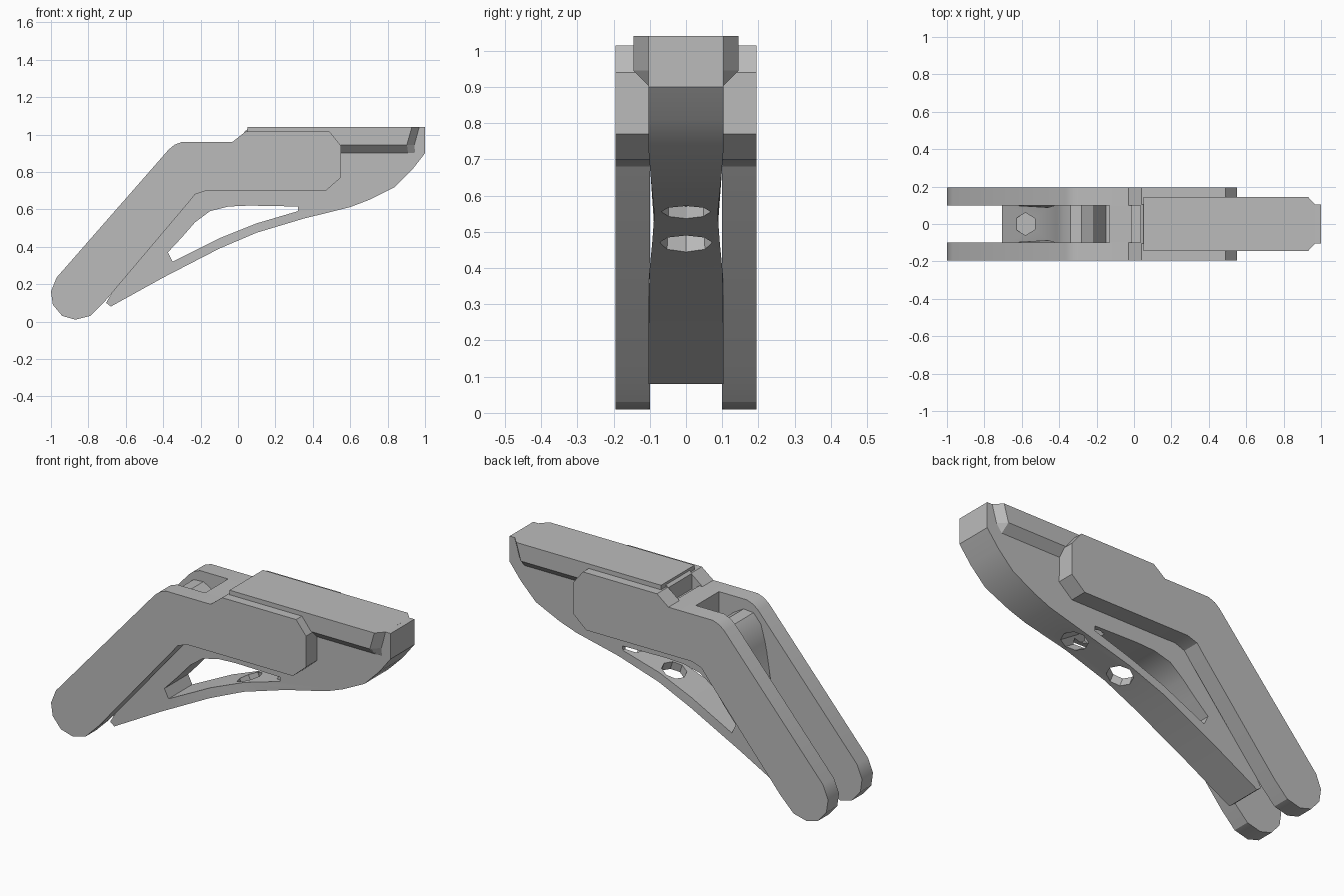
import bpy, bmesh, math
from mathutils import Vector, Matrix

if "Cube" in bpy.data.objects:
    bpy.data.objects.remove(bpy.data.objects["Cube"])

GREY = (0.5, 0.5, 0.5, 1)
grey = bpy.data.materials.new("plain_grey")
grey.use_nodes = True
grey.diffuse_color = GREY
grey.node_tree.nodes["Principled BSDF"].inputs["Base Color"].default_value = GREY


def finish(name, bm):
    bmesh.ops.recalc_face_normals(bm, faces=bm.faces)
    mesh = bpy.data.meshes.new(name)
    bm.to_mesh(mesh)
    bm.free()
    mesh.materials.append(grey)
    ob = bpy.data.objects.new(name, mesh)
    bpy.context.collection.objects.link(ob)
    return ob


def extrude_profile(name, points, y0, y1):
    """Side profile in x/z, extruded from y0 to y1."""
    bm = bmesh.new()
    face = bm.faces.new([bm.verts.new((x, y0, z)) for x, z in points])
    new = bmesh.ops.extrude_face_region(bm, geom=[face])["geom"]
    for v in new:
        if isinstance(v, bmesh.types.BMVert):
            v.co.y = y1
    return finish(name, bm)


def prism(name, sides, rx, ry, depth, centre, tilt):
    """Straight-sided plug used as a cutter."""
    bm = bmesh.new()
    bmesh.ops.create_cone(bm, cap_ends=True, segments=sides, radius1=1, radius2=1, depth=depth)
    m = Matrix.Translation(centre) @ Matrix.Rotation(tilt, 4, "Y") @ Matrix.Diagonal((rx, ry, 1, 1))
    bm.transform(m)
    return finish(name, bm)


def cut(ob, cutter):
    mod = ob.modifiers.new("cut", "BOOLEAN")
    mod.operation = "DIFFERENCE"
    mod.solver = "EXACT"
    mod.object = cutter
    bpy.context.view_layer.objects.active = ob
    bpy.ops.object.modifier_apply(modifier=mod.name)
    bpy.data.objects.remove(cutter)


def smooth(ob, degrees):
    bpy.ops.object.select_all(action="DESELECT")
    ob.select_set(True)
    bpy.context.view_layer.objects.active = ob
    bpy.ops.object.shade_smooth_by_angle(angle=math.radians(degrees))


# Bent side plates, one on each side
plate = [(-.87, .01), (-.79, .03), (-.71, .11), (-.27, .63), (-.23, .68), (-.17, .7),
         (.47, .7), (.55, .77), (.55, .94), (.49, 1.015), (.04, 1.015), (-.03, .96),
         (-.3, .96), (-.34, .945), (-.37, .92), (-.97, .235), (-1, .16), (-.99, .09), (-.94, .03)]
for side, s in (("front", -1), ("back", 1)):
    ob = extrude_profile(side + "_side_plate", plate, s * .1, s * .195)
    smooth(ob, 30)

# Central body with tail, rounded tab, pocket and bridge
body = [(1, .9), (.93, .81), (.84, .72), (.7, .65), (.6, .612), (.35, .55), (.1, .475), (-.1, .39),
        (-.4, .235), (-.68, .08), (-.705, .1), (-.46, .52), (-.41, .76), (-.385, .85),
        (-.34, .9), (-.28, .905), (-.22, .87), (-.15, .72), (-.13, .72), (-.13, .96),
        (-.01, .96), (-.01, .93), (.035, .93), (.035, 1.015), (.06, 1.035), (1, 1.04)]
core = extrude_profile("central_body", body, -.103, .103)

# Side window, underside holes and tail socket
window = [(-.35, .32), (-.1, .445), (.1, .525), (.32, .59), (.32, .615), (.06, .62),
          (-.05, .615), (-.15, .59), (-.23, .53), (-.3, .45), (-.375, .37)]
cut(core, extrude_profile("window_cutter", window, -.3, .3))
cut(core, prism("lower_hole_cutter", 8, .065, .08, .14, (.08, 0, .49), -.35))
cut(core, prism("upper_hole_cutter", 8, .05, .08, .2, (.33, 0, .58), -1.0))
cut(core, prism("socket_cutter", 6, .06, .06, .3, (-.58, 0, .38), 0))

# Narrow the waist of the body
for v in core.data.vertices:
    waist = max(0, 1 - abs(v.co.z - .54) / .17)
    v.co.y *= 1 - .16 * waist
smooth(core, 30)

# Top rail with chamfered underside and tapered nose
bm = bmesh.new()
section = [(-.145, 1.04), (-.145, .945), (-.1, .9), (.1, .9), (.145, .945), (.145, 1.04)]
face = bm.faces.new([bm.verts.new((.05, y, z)) for y, z in section])
for v in bmesh.ops.extrude_face_region(bm, geom=[face])["geom"]:
    if isinstance(v, bmesh.types.BMVert):
        v.co.x = .91 + .04 * (v.co.z - .9) / .14 - .02 * (abs(v.co.y) > .12)
nose = [f for f in bm.faces if all(v.co.x > .5 for v in f.verts)]
for v in bmesh.ops.extrude_face_region(bm, geom=nose)["geom"]:
    if isinstance(v, bmesh.types.BMVert):
        v.co.x += .04
        v.co.y = max(-.102, min(.102, v.co.y))
bmesh.ops.delete(bm, geom=nose, context="FACES_ONLY")
finish("top_rail", bm)
